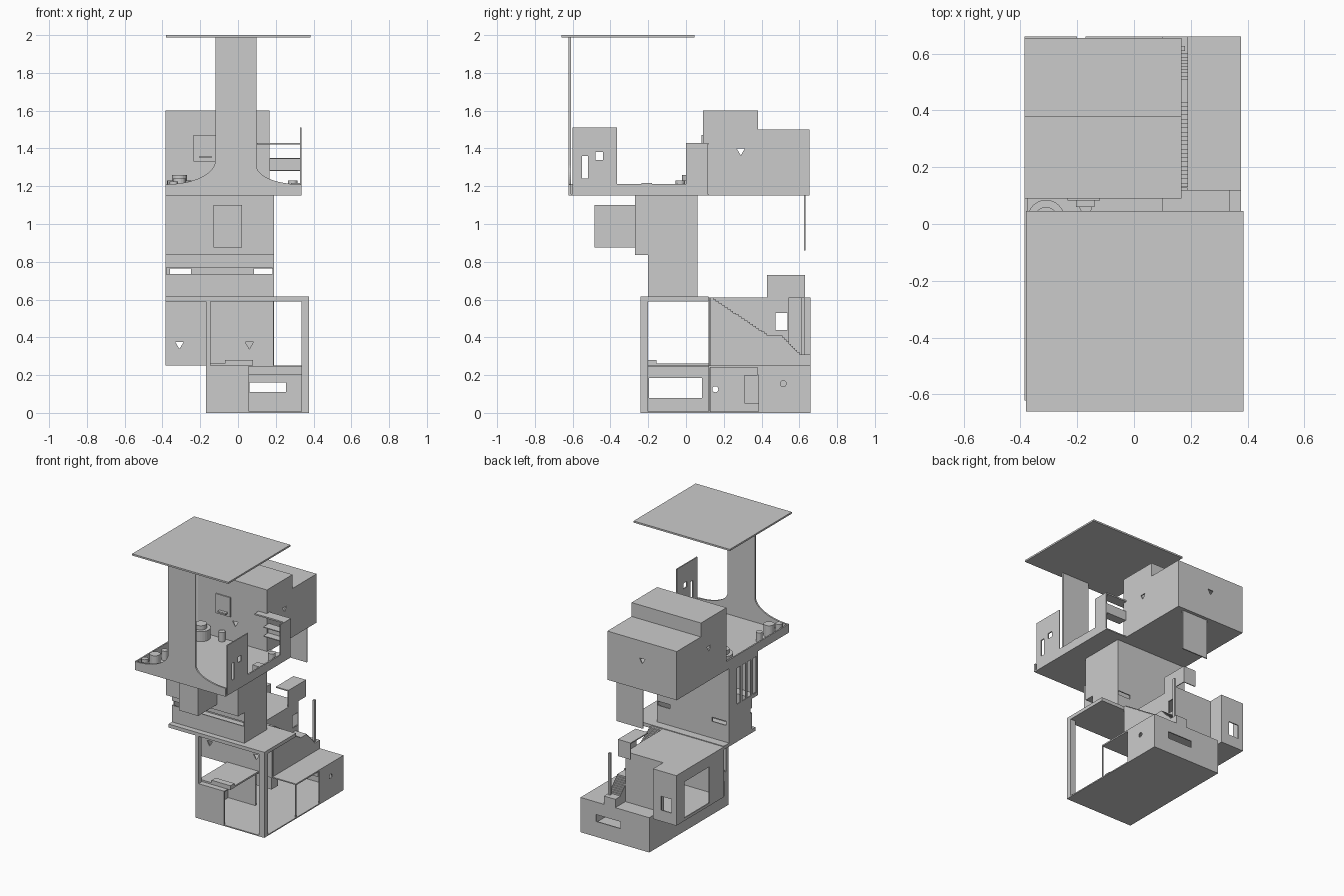
import bpy, bmesh, math
from mathutils import Vector

if "Cube" in bpy.data.objects:
    bpy.data.objects.remove(bpy.data.objects["Cube"])

T = 0.008  # wall thickness


def mesh_object(name, bm):
    bmesh.ops.recalc_face_normals(bm, faces=bm.faces)
    me = bpy.data.meshes.new(name)
    bm.to_mesh(me)
    bm.free()
    ob = bpy.data.objects.new(name, me)
    bpy.context.collection.objects.link(ob)
    return ob


def box(name, x0, x1, y0, y1, z0, z1):
    bm = bmesh.new()
    bmesh.ops.create_cube(bm, size=1)
    for v in bm.verts:
        v.co = Vector((x1 if v.co.x > 0 else x0, y1 if v.co.y > 0 else y0, z1 if v.co.z > 0 else z0))
    return mesh_object(name, bm)


def prism(name, pts, axis, a0, a1):
    """Extrude a profile along 'x' (points are y,z), 'y' (x,z) or 'z' (x,y)."""
    def place(p, a):
        return {'x': (a, p[0], p[1]), 'y': (p[0], a, p[1]), 'z': (p[0], p[1], a)}[axis]
    bm = bmesh.new()
    face = bm.faces.new([bm.verts.new(place(p, a0)) for p in pts])
    new = bmesh.ops.extrude_face_region(bm, geom=[face])['geom']
    shift = Vector(place((0, 0), a1 - a0))
    for v in new:
        if isinstance(v, bmesh.types.BMVert):
            v.co += shift
    return mesh_object(name, bm)


def cylinder(name, x, y, r, z0, z1, n=24):
    pts = [(x + r * math.cos(2 * math.pi * i / n), y + r * math.sin(2 * math.pi * i / n)) for i in range(n)]
    return prism(name, pts, 'z', z0, z1)


def tri(axis, u, z, a0, a1, s=0.022):
    return prism('cutter', [(u - s, z + s * .7), (u + s, z + s * .7), (u, z - s)], axis, a0, a1)


def hole(axis, u, z, r, a0, a1):
    pts = [(u + r * math.cos(i * math.pi / 8), z + r * math.sin(i * math.pi / 8)) for i in range(16)]
    return prism('cutter', pts, axis, a0, a1)


def opening(*b):
    return box('cutter', *b)


def cut(ob, cutters):
    for c in cutters:
        m = ob.modifiers.new('cut', 'BOOLEAN')
        m.operation, m.solver, m.object = 'DIFFERENCE', 'EXACT', c
        bpy.context.view_layer.objects.active = ob
        bpy.ops.object.modifier_apply(modifier=m.name)
        bpy.data.objects.remove(c)
    return ob


# Ground floor: thin-walled box, open at the front right
cut(box('ground_floor', -.17, .377, -.24, .66, 0, .25), [
    opening(-.17 + T, .377 - T, -.24 + T, .66 - T, T, .25 - T),
    opening(.058, .4, -.3, .12, T, .3),             # open corner
    opening(.06, .255, .6, .7, .11, .16),           # back slot
    opening(-.2, -.1, -.195, .085, .08, .185),      # left slot
    opening(.3, .4, .128, .385, T, .24),            # right recess
    hole('x', .155, .125, .016, -.2, -.1),
    hole('x', .515, .155, .016, .3, .4)])
box('ground_partition', -.165, .055, .12, .13, T, .245)
prism('recess_block', [(.31, .05), (.385, .05), (.385, .2), (.31, .2)], 'x', -.16, .05)
box('recess_back_wall', .05, .37, .378, .385, .2, .245)
box('deck', -.17, .08, -.2, .12, .25, .262)
box('deck_parapet', -.07, .08, -.2, -.155, .262, .28)

# Columns and first floor slab
box('corner_column', .337, .377, -.24, -.2, 0, .59)
box('thin_column', -.17, -.145, -.24, -.21, .25, .59)
box('first_floor_slab', -.385, .377, -.24, .12, .59, .615)

# First floor rooms
cut(box('left_wing', -.385, -.2, .12, .66, .25, .61), [
    opening(-.385 + T, -.1, .12 + T, .545, .25 + T, .61 - T),
    opening(-.385 + T, -.2 - T, .5, .66 - T, .25 + T, .61 - T),
    opening(-.4, -.37, .285, .566, .27, .53),
    opening(-.345, -.265, .6, .7, .33, .43),
    tri('y', -.31, .36, .1, .15)])
cut(box('stair_room', -.2, .1, .12, .545, .25, .61), [
    opening(-.25, .1 - T, .12 + T, .545 - T, .25 + T, .61 - T),
    opening(.05, .15, .475, .537, .44, .53),
    tri('y', .06, .36, .1, .15)])
box('stair_front_wall', .1, .188, .12, .128, .25, .61)

# Staircase with a landing, and its post and hood
steps = [(.13, .25), (.13, .61)]
for y0, z0, y1, z1, n in [(.13, .61, .43, .41, 20), (.5, .41, .6, .31, 9)]:
    for i in range(n):
        y = y0 + (y1 - y0) * (i + 1) / n
        steps += [(y, z0 + (z1 - z0) * i / n), (y, z0 + (z1 - z0) * (i + 1) / n)]
    steps.append((.5 if y1 < .5 else .66, z1))
    if y1 < .5:
        continue
steps.append((.66, .25))
prism('staircase', steps, 'x', .1, .19)
box('stair_post', .165, .18, .61, .628, .31, .61)
box('hood_top', 0, .1, .43, .63, .722, .73)
box('hood_side', .094, .1, .43, .63, .61, .73)
box('hood_back', 0, .1, .624, .63, .61, .73)

# Second floor: stepped tower with slot band and slits on the left
profile = [(-.2, .61), (.06, .61), (.06, 1.15), (-.27, 1.15), (-.27, .835), (-.2, .835)]
inner = [(-.2 + T, .61 + T), (.06 - T, .61 + T), (.06 - T, 1.15 - T), (-.27 + T, 1.15 - T),
         (-.27 + T, .835 + T), (-.2 + T, .835 + T)]
cut(prism('middle_tower', profile, 'x', -.385, .19), [
    prism('cutter', inner, 'x', -.385 + T, .19 - T),
    opening(-.4, .182, -.25, -.18, .735, .768),
    opening(.085, .182, 0, .1, .735, .765),
    opening(-.36, -.25, 0, .1, .735, .765)]
    + [opening(-.4, -.37, -.25 + i * .06, -.21 + i * .06, .86, 1.12) for i in range(4)])
box('bay_window', -.13, .022, -.485, -.27, .875, 1.1)

# Top terrace slab, parapets and front tower
prism('terrace_slab', [(-.385, -.62), (.337, -.62), (.337, .12), (.165, .12), (.165, .655), (-.385, .655)],
      'z', 1.15, 1.158)
box('left_parapet', -.385, -.375, -.62, .09, 1.15, 1.212)
box('right_parapet', .327, .337, -.365, 0, 1.15, 1.212)


def flare(x_out, x_in, h):
    return [(x_out + (x_in - x_out) * math.sin(a), 1.21 + h * (1 - math.cos(a)))
            for a in [i * math.pi / 24 for i in range(13)]]


prism('front_tower', [(-.385, 1.15), (-.385, 1.21)] + flare(-.38, -.12, .125) + [(-.12, 1.99), (.097, 1.99)]
      + flare(.33, .097, .1)[::-1] + [(.337, 1.21), (.337, 1.15)], 'y', -.622, -.61)
cut(box('side_screen', .329, .337, -.6, -.365, 1.15, 1.51), [
    opening(.3, .36, -.48, -.44, 1.34, 1.38), opening(.3, .36, -.55, -.52, 1.24, 1.36)])
box('roof', -.38, .385, -.66, .045, 1.988, 2)

# Upper house
cut(prism('upper_house', [(.09, 1.15), (.655, 1.15), (.655, 1.5), (.38, 1.5), (.38, 1.6), (.09, 1.6)],
          'x', -.385, .167), [
    prism('cutter', [(.09 + T, 1.15 + T), (.655 - T, 1.15 + T), (.655 - T, 1.5 - T), (.38 - T, 1.5 - T),
                     (.38 - T, 1.6 - T), (.09 + T, 1.6 - T)], 'x', -.385 + T, .167 - T),
    tri('x', .29, 1.385, -.5, .3), tri('y', -.11, 1.36, .6, .7), tri('y', -.085, 1.29, .05, .12)])
box('house_window', -.235, -.12, .082, .09, 1.33, 1.47)
box('window_sill', -.205, -.14, .06, .09, 1.35, 1.36)

# Serving shelf beside the house
box('shelf_top', .1, .337, .045, .12, 1.42, 1.43)
box('shelf_side', .329, .337, 0, .115, 1.15, 1.43)
box('shelf_band', .165, .33, .105, .115, 1.28, 1.35)
for i in range(2):
    box('shelf_board', .167, .33, .05, .115, 1.28 + i * .064, 1.286 + i * .064)

# Terrace furniture
cylinder('round_table_base', -.31, .02, .065, 1.158, 1.23)
cylinder('round_table_top', -.31, .02, .04, 1.23, 1.26)
cylinder('small_table', -.31, -.5, .035, 1.158, 1.24)
for x, y in [(-.34, -.57), (-.31, -.39), (-.17, .06)]:
    cylinder('stool', x, y, .022, 1.158, 1.225)
box('planter', .28, .336, -.235, -.18, 1.15, 1.216)
cylinder('right_stool', .29, -.03, .025, 1.158, 1.23)

# Panel hanging below the upper house
box('hanging_panel', -.1, .11, .624, .632, .86, 1.15)
